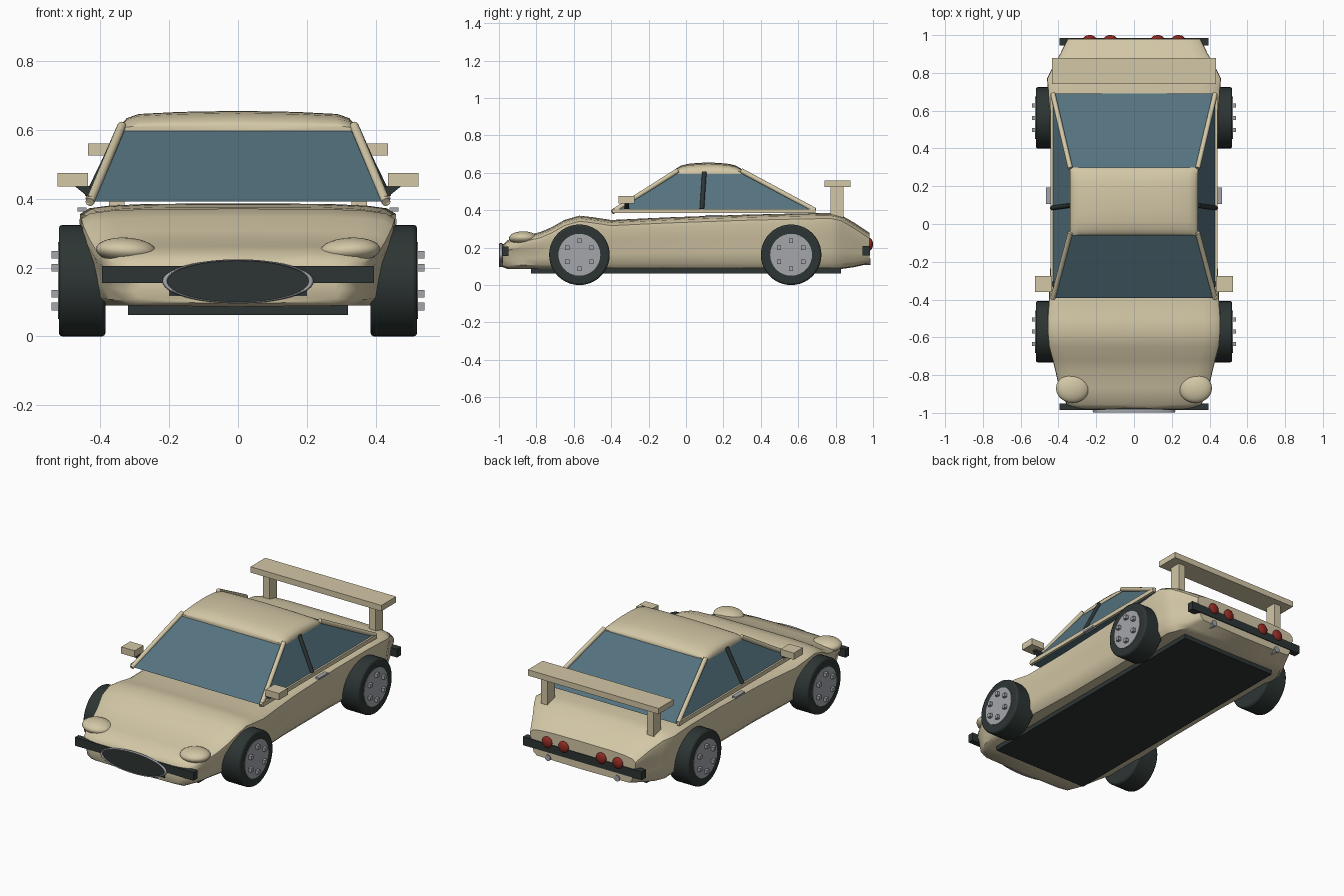
import bpy, bmesh, math
from mathutils import Vector

if "Cube" in bpy.data.objects:
    bpy.data.objects.remove(bpy.data.objects["Cube"])


def material(name, rgb):
    m = bpy.data.materials.new(name)
    m.diffuse_color = (*rgb, 1)
    m.use_nodes = True
    m.node_tree.nodes["Principled BSDF"].inputs["Base Color"].default_value = m.diffuse_color
    return m


CREAM = material("cream paint", (0.65, 0.57, 0.38))
GLASS = material("blue glass", (0.09, 0.17, 0.21))
BLACK = material("black rubber", (0.026, 0.036, 0.034))
SILVER = material("silver metal", (0.37, 0.38, 0.41))
RED = material("red lamp", (0.27, 0.022, 0.016))


def finish(ob, name, mat, smooth=None):
    ob.name = name
    ob.data.materials.append(mat)
    if smooth:
        bpy.ops.object.select_all(action='DESELECT')
        ob.select_set(True)
        bpy.context.view_layer.objects.active = ob
        bpy.ops.object.shade_smooth_by_angle(angle=math.radians(smooth))
    return ob


def mesh_object(bm, name, mat, smooth=None):
    bmesh.ops.recalc_face_normals(bm, faces=bm.faces[:])
    me = bpy.data.meshes.new(name)
    bm.to_mesh(me)
    bm.free()
    ob = bpy.data.objects.new(name, me)
    bpy.context.collection.objects.link(ob)
    return finish(ob, name, mat, smooth)


def box(name, mat, x, y, z):
    """Box from (min, max) ranges."""
    bm = bmesh.new()
    bmesh.ops.create_cube(bm, size=1)
    for v in bm.verts:
        for i, (lo, hi) in enumerate((x, y, z)):
            v.co[i] = lo if v.co[i] < 0 else hi
    return mesh_object(bm, name, mat)


def rod(name, mat, a, b, radius, sides=12):
    """Cylinder between two points."""
    a, b = Vector(a), Vector(b)
    bpy.ops.mesh.primitive_cylinder_add(vertices=sides, radius=radius, depth=(b - a).length,
                                        location=(a + b) / 2)
    ob = bpy.context.object
    ob.rotation_euler = (b - a).to_track_quat('Z', 'Y').to_euler()
    return finish(ob, name, mat, 40)


def ellipsoid(name, mat, loc, radii, tilt=(0, 0, 0)):
    bpy.ops.mesh.primitive_uv_sphere_add(segments=24, ring_count=14, radius=1, location=loc,
                                         rotation=tilt)
    bpy.context.object.scale = radii
    return finish(bpy.context.object, name, mat, 60)


def loft(name, mat, sections, smooth):
    """Skin through rings of equal length and cap both ends."""
    bm = bmesh.new()
    rings = [[bm.verts.new(p) for p in s] for s in sections]
    n = len(rings[0])
    for r, s in zip(rings, rings[1:]):
        for i in range(n):
            bm.faces.new((r[i], r[(i + 1) % n], s[(i + 1) % n], s[i]))
    bm.faces.new(rings[0])
    bm.faces.new(rings[-1])
    return mesh_object(bm, name, mat, smooth)


def mirrored(half):
    """Half outline running from the top centre to the bottom centre, closed by mirroring."""
    return half + [(-x, y, z) for x, y, z in reversed(half) if x > 1e-6]


# Body shell: y, half width, top, bottom
STATIONS = [(-.98, .31, .212, .10), (-.955, .36, .24, .09), (-.87, .40, .262, .09),
            (-.78, .42, .283, .09), (-.72, .435, .308, .09), (-.65, .455, .348, .09),
            (-.57, .462, .371, .09), (-.5, .462, .363, .09), (-.4, .455, .348, .09),
            (-.1, .442, .362, .09), (.3, .442, .376, .09), (.6, .452, .383, .09),
            (.77, .465, .386, .09), (.83, .435, .374, .09), (.9, .395, .333, .10),
            (.98, .355, .28, .118)]


def body_section(y, w, t, b):
    h = t - b
    return mirrored([(0, y, t), (.55 * w, y, t - .001), (.8 * w, y, t - .006),
                     (.93 * w, y, t - .014), (.985 * w, y, t - .03), (.99 * w, y, t - .055),
                     (.965 * w, y, b + .58 * h), (.94 * w, y, b + .3 * h),
                     (.92 * w, y, b + .1 * h), (.86 * w, y, b), (0, y, b - .004)])


loft("body", CREAM, [body_section(*s) for s in STATIONS], 40)

# Chassis, bumpers, lower intake
box("chassis_floor", BLACK, (-.32, .32), (-.83, .83), (.062, .092))
box("front_bumper", BLACK, (-.395, .395), (-.985, -.95), (.155, .205))
box("rear_bumper", BLACK, (-.395, .395), (.945, .985), (.158, .208))
box("lower_intake", BLACK, (-.2, .2), (-.984, -.95), (.118, .155))

# Oval grille with its rim
grille = rod("grille", BLACK, (0, -.992, .16), (0, -.975, .16), 1, 48)
grille.rotation_euler = (math.pi / 2, 0, 0)
grille.scale = (.21, .06, 1)
bpy.ops.mesh.primitive_torus_add(major_segments=48, minor_segments=8, major_radius=1,
                                 minor_radius=.035, location=(0, -.99, .16),
                                 rotation=(math.pi / 2, 0, 0))
bpy.context.object.scale = (.212, .062, .25)
finish(bpy.context.object, "grille_rim", SILVER, 60)

# Greenhouse glass: y front, y rear, half width, z
loft("windows", GLASS, [[(-w, y0, z), (w, y0, z), (w, y1, z), (-w, y1, z)]
                        for y0, y1, w, z in ((-.392, .692, .438, .392), (-.05, .30, .333, .603))], None)


# Arched roof panel
def roof_section(y, t):
    w, b = .34, .594
    h = t - b
    return mirrored([(0, y, t), (.5 * w, y, t - .05 * h), (.85 * w, y, t - .15 * h),
                     (.95 * w, y, b + .65 * h), (w, y, b + .35 * h), (w, y, b), (0, y, b)])


loft("roof", CREAM, [roof_section(.12 + .18 * k, .655 - .018 * k * k - .022 * k ** 8)
                     for k in (-1, -.94, -.82, -.6, -.3, 0, .3, .6, .82, .94, 1)], 50)

# Rear wing
box("wing_plate", CREAM, (-.435, .435), (.74, .88), (.525, .56))

for s, side in ((1, "right"), (-1, "left")):
    def span(a, b):
        return tuple(sorted((s * a, s * b)))

    # Window frame
    rod("front_pillar_" + side, CREAM, (s * .43, -.395, .39), (s * .337, -.045, .612), .013)
    rod("rear_pillar_" + side, CREAM, (s * .43, .69, .40), (s * .337, .295, .612), .013)
    box("window_sill_" + side, CREAM, span(.425, .441), (-.392, .692), (.384, .408))
    rod("door_pillar_" + side, BLACK, (s * .434, .085, .405), (s * .338, .098, .603), .012)

    # Door handle and mirror
    box("door_handle_" + side, SILVER, span(.44, .466), (.105, .192), (.363, .374))
    box("mirror_" + side, CREAM, span(.435, .524), (-.36, -.275), (.435, .475))
    loft("mirror_bracket_" + side, BLACK,
         [[(s * .42, y, .405), (s * .435, y, .405), (s * .475, y, .437), (s * .42, y, .437)]
          for y in (-.33, -.305)], None)

    # Wing support
    box("wing_support_" + side, CREAM, span(.33, .375), (.772, .842), (.36, .53))

    # Headlight and tail lights
    ellipsoid("headlight_" + side, CREAM, (s * .325, -.87, .25), (.088, .077, .037),
              (0, s * math.radians(-3), 0))
    for x in (.125, .235):
        ellipsoid("tail_light_" + side, RED, (s * x, .982, .218), (.033, .018, .033))
    rod("exhaust_" + side, SILVER, (s * .23, .93, .125), (s * .23, .986, .125), .018, 16)

    # Wheels
    for y, end in ((-.57, "front"), (.562, "rear")):
        tag = end + "_" + side
        tyre = rod("tyre_" + tag, BLACK, (s * .385, y, .162), (s * .52, y, .162), .162, 40)
        bev = tyre.modifiers.new("rounded shoulder", 'BEVEL')
        bev.width, bev.segments = .01, 2
        rod("rim_" + tag, SILVER, (s * .48, y, .162), (s * .523, y, .162), .112, 32)
        for k in range(6):
            a = math.radians(90 + 60 * k)
            cy, cz = y + .075 * math.cos(a), .162 + .075 * math.sin(a)
            box("wheel_nut_" + tag, SILVER, span(.515, .541),
                (cy - .011, cy + .011), (cz - .011, cz + .011))
